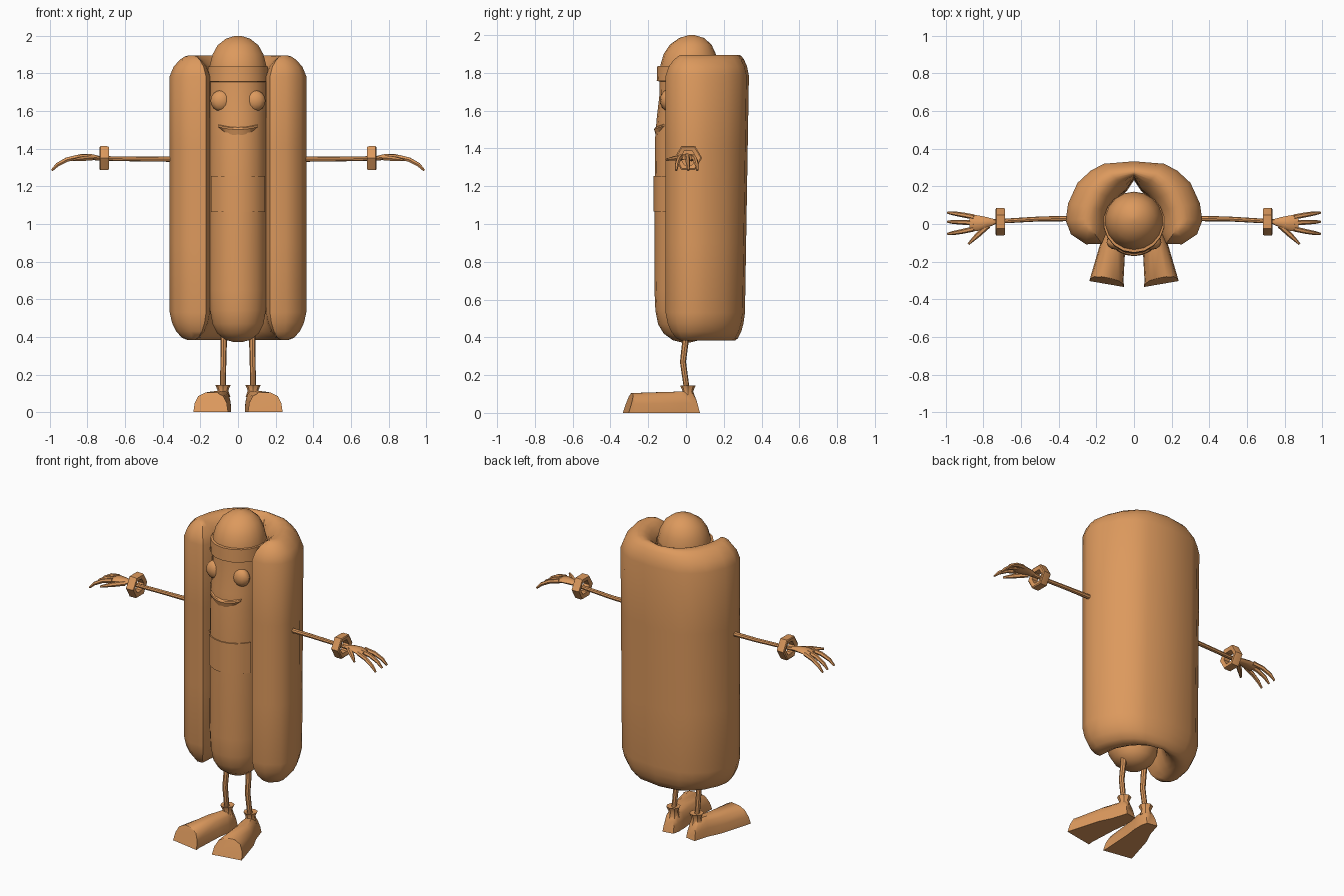
import bpy, bmesh, math
from mathutils import Vector

if "Cube" in bpy.data.objects:
    bpy.data.objects.remove(bpy.data.objects["Cube"])

TAN = bpy.data.materials.new("toasted_tan")
TAN.diffuse_color = (0.72, 0.32, 0.11, 1)
TAN.use_nodes = True
TAN.node_tree.nodes["Principled BSDF"].inputs["Base Color"].default_value = TAN.diffuse_color


def make(name, bm, angle=40):
    """Turn a bmesh into a finished, smooth-shaded object."""
    bmesh.ops.recalc_face_normals(bm, faces=bm.faces)
    me = bpy.data.meshes.new(name)
    bm.to_mesh(me)
    bm.free()
    ob = bpy.data.objects.new(name, me)
    bpy.context.collection.objects.link(ob)
    me.materials.append(TAN)
    bpy.ops.object.select_all(action='DESELECT')
    ob.select_set(True)
    bpy.context.view_layer.objects.active = ob
    bpy.ops.object.shade_smooth_by_angle(angle=math.radians(angle))
    return ob


def loft(name, rings, loop=False, caps=True, strip=False, angle=40):
    """Skin equal-length rings; strip caps bridge the two halves of each ring."""
    bm = bmesh.new()
    vs = [[bm.verts.new(p) for p in r] for r in rings]
    n = len(vs[0])
    pairs = list(zip(vs, vs[1:])) + ([(vs[-1], vs[0])] if loop else [])
    for a, b in pairs:
        for i in range(n):
            j = (i + 1) % n
            bm.faces.new((a[i], a[j], b[j], b[i]))
    if caps and not loop:
        for r in (vs[0], vs[-1]):
            if strip:
                for i in range(n // 2 - 1):
                    bm.faces.new((r[i], r[i + 1], r[n - 2 - i], r[n - 1 - i]))
            else:
                bm.faces.new(r)
    return make(name, bm, angle)


def tube(name, pts, radii, sides=8, flat=1.0):
    """Round tube along a path; flat squashes it vertically."""
    pts = [Vector(p) for p in pts]
    rings = []
    for i, p in enumerate(pts):
        d = (pts[min(i + 1, len(pts) - 1)] - pts[max(i - 1, 0)]).normalized()
        ref = Vector((0, 0, 1)) if abs(d.z) < 0.8 else Vector((0, 1, 0))
        u = d.cross(ref).normalized()
        v = u.cross(d)
        rings.append([p + radii[i] * (u * math.cos(t) + v * flat * math.sin(t))
                      for t in [math.tau * k / sides for k in range(sides)]])
    return loft(name, rings)


def circle(z, r, cy, n=18):
    return [(r * math.sin(math.tau * k / n), cy - r * math.cos(math.tau * k / n), z)
            for k in range(n)]


# sausage body: height, radius, centre y
BODY = [(0.372, 0.02, 0), (0.385, 0.07, 0), (0.42, 0.113, -0.005), (0.47, 0.138, -0.01),
        (0.54, 0.15, -0.012), (0.65, 0.155, -0.012), (1.25, 0.155, -0.01),
        (1.46, 0.155, -0.008), (1.56, 0.155, 0.0), (1.68, 0.155, 0.014),
        (1.78, 0.155, 0.016), (1.84, 0.153, 0.017), (1.90, 0.138, 0.02),
        (1.95, 0.11, 0.025), (1.985, 0.065, 0.03), (2.0, 0.015, 0.03)]
loft("sausage", [circle(*s) for s in BODY])

# headband
loft("headband", [circle(1.755, 0.150, 0.008), circle(1.757, 0.163, 0.008),
                  circle(1.836, 0.162, 0.010), circle(1.838, 0.146, 0.012)])

# bun: outer, inner and spine points of one half, from the back to the front lip
OUTER = [(0, .335), (.16, .322), (.23, .285), (.30, .22), (.35, .11), (.363, .02),
         (.335, -.055), (.255, -.108)]
INNER = [(0, .25), (.04, .185), (.07, .16), (.10, .13), (.14, .07), (.145, 0),
         (.15, -.055), (.17, -.105)]
SPINE = [(0, .275), (.11, .255), (.16, .22), (.20, .17), (.235, .09), (.25, .03),
         (.25, .005), (.24, -.01)]


def bun_ring(z, f):
    def half(edge):
        pts = []
        for (x, y), (sx, sy) in zip(edge, SPINE):
            lean = 0.025 * (1.9 - z) / 1.5 * max(0, y) / 0.335
            pts.append((sx + f * (x - sx), sy + f * (y - sy) - lean, z))
        return [(-x, y, h) for x, y, h in pts[:0:-1]] + pts
    return half(OUTER) + half(INNER)[::-1]


LEVELS = [(.383, .15), (.395, .42), (.43, .70), (.475, .89), (.53, 1), (.9, 1), (1.4, 1),
          (1.785, 1), (1.835, .82), (1.87, .55), (1.89, .3), (1.896, .1)]
loft("bun", [bun_ring(z, f) for z, f in LEVELS], strip=True, angle=50)

# curved chest patch
rings = []
for k in range(9):
    a = math.radians(-64 + 16 * k)
    rings.append([(r * math.sin(a), -0.01 - r * math.cos(a), z)
                  for r, z in ((.152, 1.065), (.161, 1.065), (.161, 1.255), (.152, 1.255))])
loft("chest_patch", rings)

# smiling mouth: crescent with an overhanging upper lip
rings = []
for k in range(11):
    t = -1 + k / 5
    x = 0.104 * t
    front = -math.sqrt(0.155 ** 2 - x * x)
    top, low = 1.502 + 0.014 * t * t, 1.468 + 0.048 * t * t
    rings.append([(x, front + 0.03, top + 0.03), (x, front - 0.010, top + 0.008),
                  (x, front - 0.014, top), (x, front - 0.004, low - 0.001),
                  (x, front + 0.03, low)])
loft("mouth", rings, angle=30)

for s, side in ((-1, "left"), (1, "right")):
    # eye
    bm = bmesh.new()
    bmesh.ops.create_uvsphere(bm, u_segments=12, v_segments=8, radius=0.056)
    for v in bm.verts:
        v.co = (v.co.x + s * 0.09, v.co.y * 0.7 - 0.098, v.co.z + 1.655)
    make(side + "_eye", bm)

    # arm
    tube(side + "_arm", [(s * .30, .03, 1.345), (s * .50, .027, 1.345), (s * .76, .012, 1.349)],
         [.015, .013, .012])

    # hexagonal wrist cuff
    rings = []
    for k in range(6):
        a = math.tau * k / 6
        rings.append([(s * x, .012 + r * math.cos(a), 1.35 + r * math.sin(a))
                      for x, r in ((.685, .069), (.695, .073), (.732, .073), (.736, .066),
                                   (.730, .042), (.69, .042))])
    loft(side + "_cuff", rings, loop=True, angle=35)

    # palm: x, centre y, half width, z, half thickness
    rings = []
    for x, cy, w, z, h in ((.735, .012, .012, 1.35, .011), (.78, .008, .028, 1.357, .015),
                           (.83, .005, .041, 1.358, .015), (.875, .006, .046, 1.350, .012)):
        rings.append([(s * x, cy + w * math.cos(math.tau * k / 8), z + h * math.sin(math.tau * k / 8))
                      for k in range(8)])
    loft(side + "_palm", rings)

    # fingers and thumb
    for n, (y0, y1) in enumerate(((.037, .060), (.006, .012), (-.026, -.052))):
        tube(f"{side}_finger_{n + 1}",
             [(s * .85, y0, 1.356), (s * .91, (y0 + y1) / 2, 1.342),
              (s * .96, y1 * .85 + y0 * .15, 1.315), (s * .99, y1, 1.284)],
             [.014, .013, .011, .006], 6)
    tube(side + "_thumb", [(s * .775, -.008, 1.352), (s * .83, -.058, 1.347),
                           (s * .88, -.107, 1.34)], [.015, .014, .006], 6)

    # leg with a slightly bent knee
    tube(side + "_leg", [(s * .075, 0, .43), (s * .076, -.004, .37), (s * .078, -.016, .27),
                         (s * .08, .005, .12)], [.018, .017, .016, .015])

    # flared ankle collar
    tube(side + "_ankle_collar", [(s * .08, .01, .08), (s * .08, .01, .115), (s * .08, .01, .145),
                                  (s * .08, .01, .135)], [.04, .028, .041, .018])

    # shoe: centre x, y, half width, height, backward slope of the section
    rings = []
    for cx, cy, w, h, shear in ((.078, .068, .034, .085, -.25), (.079, .03, .044, .112, 0),
                                (.088, -.03, .053, .115, 0), (.112, -.11, .067, .113, 0),
                                (.142, -.285, .088, .107, 0), (.145, -.319, .094, .104, .32)):
        half = [(1, 0), (.93, .45), (.72, .82), (.35, .98)]
        shape = half + [(-u, v) for u, v in half[::-1]]
        rings.append([(s * (cx + .98 * w * u), cy + .17 * w * u + shear * h * v, h * v)
                      for u, v in shape])
    loft(side + "_shoe", rings)
